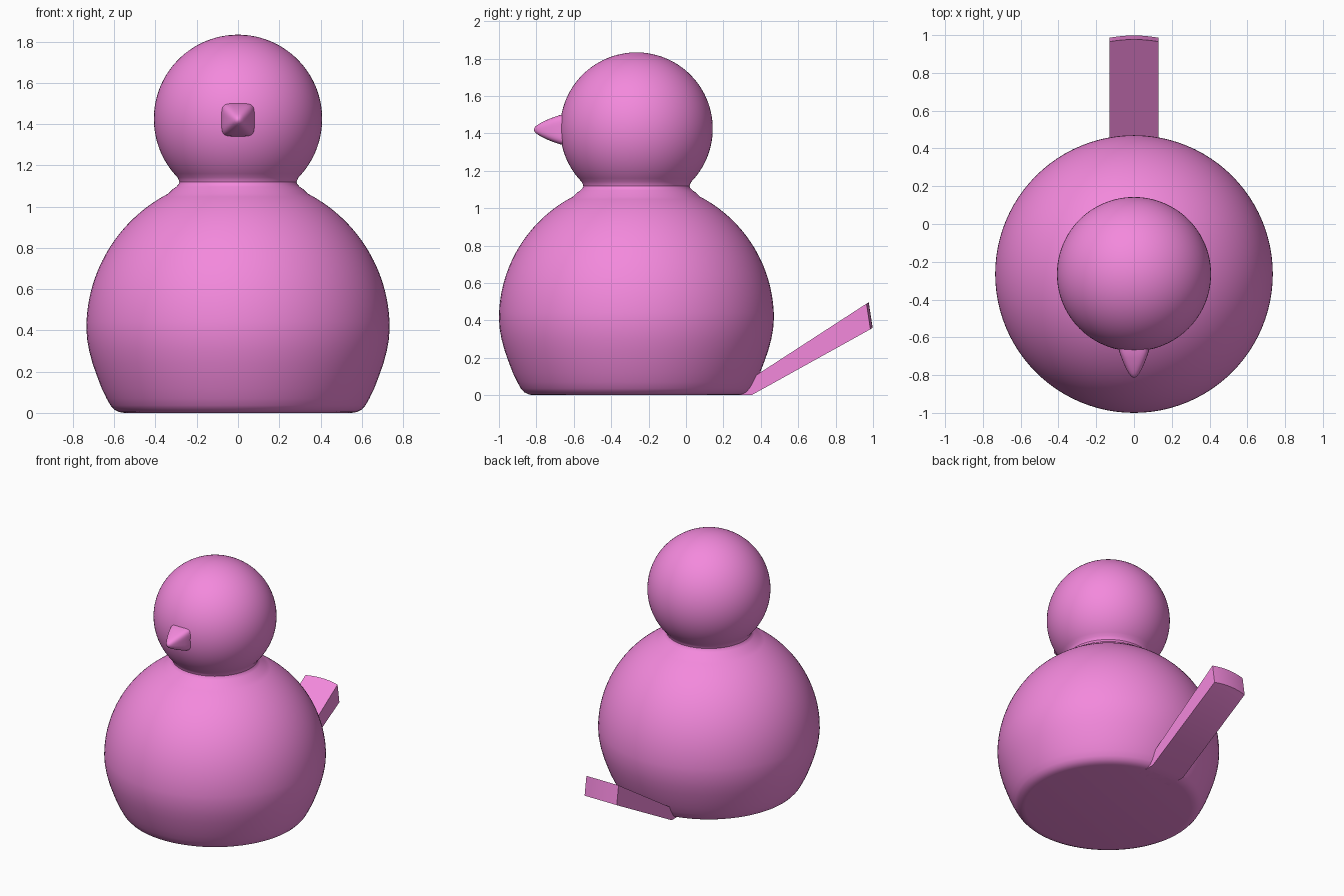
import bpy, bmesh
from math import sin, cos, pi, radians, copysign

if "Cube" in bpy.data.objects:
    bpy.data.objects.remove(bpy.data.objects["Cube"])

AXIS_Y = -0.265

mat = bpy.data.materials.new("pink")
mat.diffuse_color = (0.9, 0.25, 0.72, 1)
mat.use_nodes = True
mat.node_tree.nodes["Principled BSDF"].inputs["Base Color"].default_value = mat.diffuse_color


def finish(name, bm, smooth=True):
    bmesh.ops.recalc_face_normals(bm, faces=bm.faces)
    me = bpy.data.meshes.new(name)
    bm.to_mesh(me)
    bm.free()
    ob = bpy.data.objects.new(name, me)
    bpy.context.collection.objects.link(ob)
    me.materials.append(mat)
    if smooth:
        bpy.ops.object.select_all(action='DESELECT')
        bpy.context.view_layer.objects.active = ob
        ob.select_set(True)
        bpy.ops.object.shade_smooth_by_angle(angle=radians(35))
    return ob


def skin(name, rings, start, end):
    """Bridge closed rings of points, closing both ends with a pole point."""
    bm = bmesh.new()
    vs = [[bm.verts.new(p) for p in ring] for ring in rings]
    n = len(vs[0])
    for a, b in zip(vs, vs[1:]):
        for i in range(n):
            j = (i + 1) % n
            bm.faces.new((a[i], a[j], b[j], b[i]))
    for pole, ring in ((start, vs[0]), (end, vs[-1])):
        v = bm.verts.new(pole)
        for i in range(n):
            bm.faces.new((v, ring[i], ring[(i + 1) % n]))
    return finish(name, bm)


# Body and head: one turned profile (rounded foot, belly arc, neck, head arc)
profile = [(0.55, 0), (0.575, 0.004), (0.60, 0.016), (0.618, 0.036), (0.637, 0.07),
           (0.661, 0.12), (0.684, 0.18), (0.705, 0.24), (0.721, 0.30), (0.731, 0.355)]
for i in range(27):
    a = radians(62.5) * i / 26
    profile.append((0.735 * cos(a), 0.41 + 0.735 * sin(a)))
profile += [(0.318, 1.083), (0.299, 1.096), (0.288, 1.108), (0.284, 1.118), (0.287, 1.128)]
for i in range(40):
    a = radians(-44 + 132 * i / 39)
    profile.append((0.408 * cos(a), 1.425 + 0.408 * sin(a)))
SEG = 96
rings = [[(r * cos(2 * pi * i / SEG), AXIS_Y + r * sin(2 * pi * i / SEG), z)
          for i in range(SEG)] for r, z in profile]
skin("body_and_head", rings, (0, AXIS_Y, 0), (0, AXIS_Y, 1.833))


# Beak: round at the tip, swelling into a rounded square at the root
def beak_ring(y, r, power):
    pts = []
    for i in range(48):
        a = 2 * pi * (i + 0.5) / 48
        c, s = cos(a), sin(a)
        pts.append((r * copysign(abs(c) ** (2 / power), c), y,
                    1.42 + r * copysign(abs(s) ** (2 / power), s)))
    return pts


beak = [(-0.811, 0.008, 2), (-0.805, 0.017, 2.1), (-0.79, 0.028, 2.4), (-0.77, 0.040, 2.8),
        (-0.74, 0.054, 3.4), (-0.71, 0.066, 4.0), (-0.675, 0.078, 4.6), (-0.60, 0.088, 5)]
skin("beak", [beak_ring(*b) for b in beak], (0, -0.813, 1.42), (0, -0.60, 1.42))

# Tail: flat wedge rising from the foot, its tip slightly bowed across the width
bm = bmesh.new()
side = [(0.21, 0), (0.35, 0), (0.998, 0.36), (0.977, 0.497)]
N = 12
cols = []
for i in range(N + 1):
    t = 2 * i / N - 1
    col = []
    for k, (y, z) in enumerate(side):
        sag = 0.012 * t * t if k > 1 else 0
        col.append(bm.verts.new((0.13 * t, y - sag, z - 0.6 * sag)))
    cols.append(col)
for a, b in zip(cols, cols[1:]):
    for k in range(4):
        m = (k + 1) % 4
        bm.faces.new((a[k], a[m], b[m], b[k]))
bm.faces.new(cols[0])
bm.faces.new(cols[-1])
finish("tail", bm)
